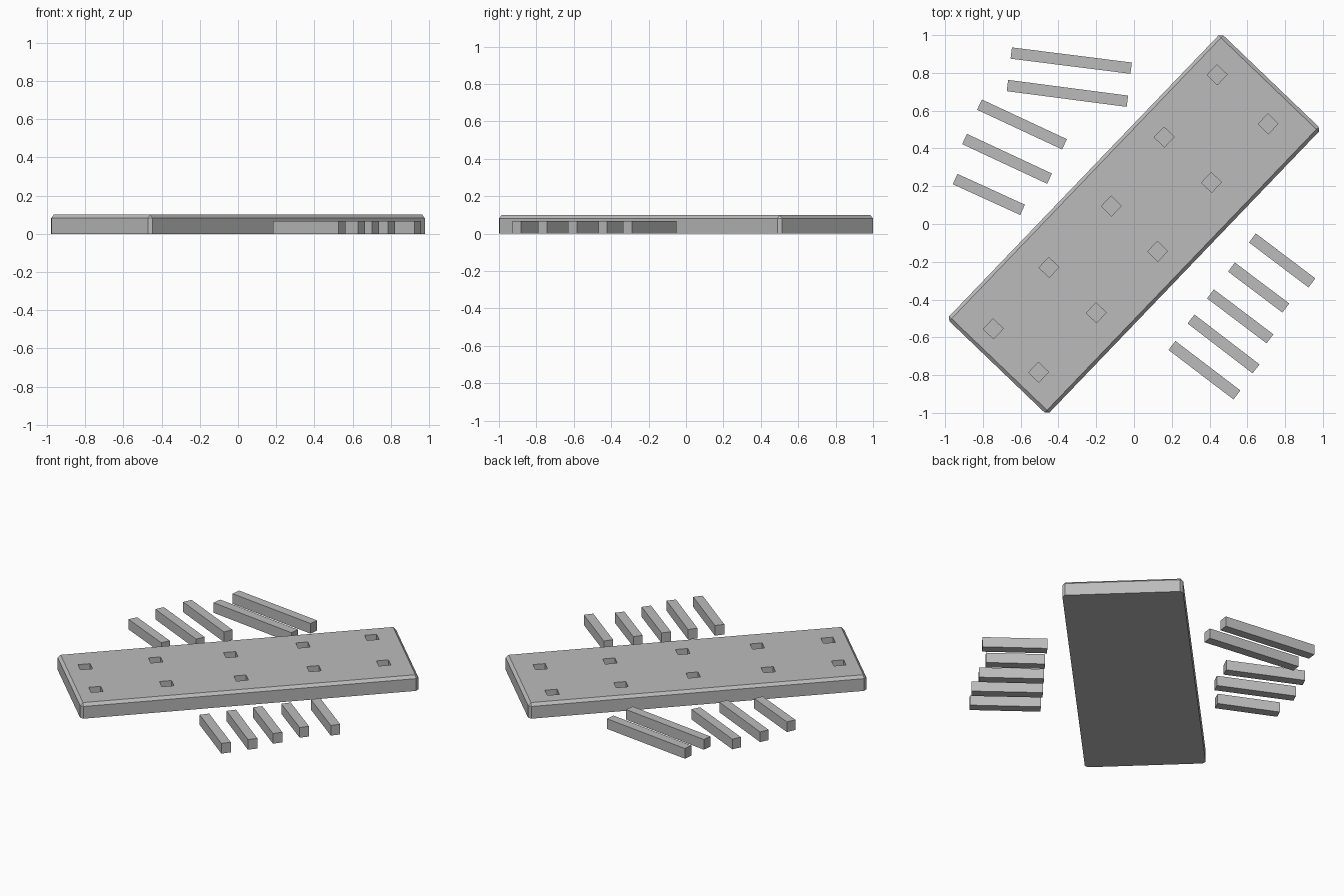
import bpy, bmesh, math
from mathutils import Matrix, Vector

if "Cube" in bpy.data.objects:
    bpy.data.objects.remove(bpy.data.objects["Cube"])

grey = bpy.data.materials.new("plain_grey")
grey.diffuse_color = (0.5, 0.5, 0.5, 1)
grey.use_nodes = True
grey.node_tree.nodes["Principled BSDF"].inputs["Base Color"].default_value = grey.diffuse_color

BOARD_ANGLE = math.radians(46.2)
CHAMFER = 0.018


def box(name, length, width, z0, z1, x, y, angle, chamfer=0.0):
    """Box standing between z0 and z1, with optional chamfered top and corner edges."""
    bm = bmesh.new()
    bmesh.ops.create_cube(bm, size=1)
    bmesh.ops.scale(bm, vec=(length, width, z1 - z0), verts=bm.verts)
    if chamfer:
        bottom = -(z1 - z0) / 2 + 1e-4
        edges = [e for e in bm.edges if max(v.co.z for v in e.verts) > bottom]
        bmesh.ops.bevel(bm, geom=edges, offset=chamfer, segments=1, affect='EDGES')
    bm.transform(Matrix.Translation((x, y, (z0 + z1) / 2)) @ Matrix.Rotation(angle, 4, 'Z'))
    mesh = bpy.data.meshes.new(name)
    bm.to_mesh(mesh)
    bm.free()
    mesh.materials.append(grey)
    obj = bpy.data.objects.new(name, mesh)
    bpy.context.collection.objects.link(obj)
    return obj


# Chamfered board lying diagonally
board = box("board", 2.096, 0.736, 0, 0.1, 0, 0, BOARD_ANGLE, CHAMFER)

# Square sockets sunk into the board, in two rows of five
sockets = [(0.44, 0.79), (0.16, 0.46), (-0.12, 0.095), (-0.45, -0.23), (-0.745, -0.555),
           (0.71, 0.53), (0.41, 0.22), (0.125, -0.145), (-0.20, -0.47), (-0.505, -0.785)]
for i, (x, y) in enumerate(sockets):
    cutter = box(f"socket_cutter_{i + 1}", 0.075, 0.075, 0.03, 0.15, x, y, BOARD_ANGLE)
    cutter.hide_render = True
    cutter.hide_viewport = True
    cutter.display_type = 'WIRE'
    cut = board.modifiers.new(f"socket_{i + 1}", 'BOOLEAN')
    cut.operation = 'DIFFERENCE'
    cut.solver = 'EXACT'
    cut.object = cutter

# Loose square pegs, given by the two ends of their centre lines
pegs = [((-0.65, 0.905), (-0.015, 0.825)), ((-0.67, 0.733), (-0.035, 0.65)),
        ((-0.818, 0.632), (-0.368, 0.422)), ((-0.897, 0.45), (-0.447, 0.24)),
        ((-0.947, 0.238), (-0.59, 0.075)),
        ((0.627, -0.074), (0.942, -0.312)), ((0.516, -0.228), (0.804, -0.445)),
        ((0.405, -0.37), (0.72, -0.608)), ((0.302, -0.503), (0.646, -0.767)),
        ((0.201, -0.643), (0.545, -0.905))]
for i, (a, b) in enumerate(pegs):
    a, b = Vector(a), Vector(b)
    d, mid = b - a, (a + b) / 2
    box(f"peg_{i + 1}", d.length, 0.06, 0, 0.068, mid.x, mid.y, math.atan2(d.y, d.x))
